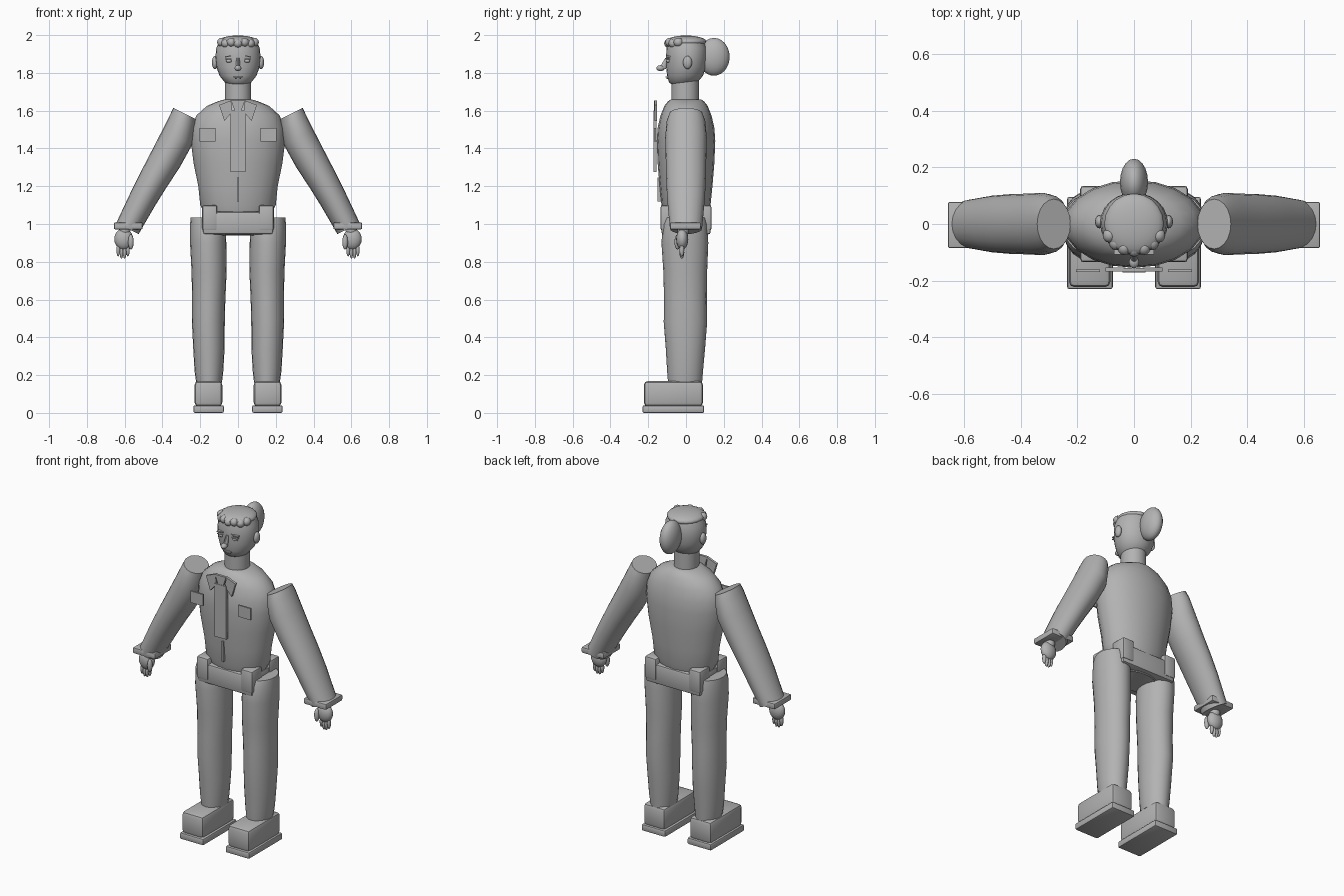
import bpy, bmesh, math
from mathutils import Matrix, Vector

cube = bpy.data.objects.get("Cube")
if cube:
    bpy.data.objects.remove(cube, do_unlink=True)

grey = bpy.data.materials.new("plain_grey")
grey.use_nodes = True
COLOR = (0.45, 0.45, 0.45, 1)
grey.diffuse_color = COLOR
grey.node_tree.nodes["Principled BSDF"].inputs["Base Color"].default_value = COLOR


def finish(name, bm, angle=40):
    bmesh.ops.recalc_face_normals(bm, faces=bm.faces)
    mesh = bpy.data.meshes.new(name)
    bm.to_mesh(mesh)
    bm.free()
    mesh.materials.append(grey)
    ob = bpy.data.objects.new(name, mesh)
    bpy.context.collection.objects.link(ob)
    bpy.ops.object.select_all(action='DESELECT')
    ob.select_set(True)
    bpy.context.view_layer.objects.active = ob
    bpy.ops.object.shade_smooth_by_angle(angle=math.radians(angle))
    return ob


def loft(name, rings, sides=20, matrix=Matrix()):
    """Rings are (z, centre x, centre y, radius x, radius y)."""
    bm = bmesh.new()
    loops = []
    for z, cx, cy, rx, ry in rings:
        loops.append([bm.verts.new(matrix @ Vector((
            cx + rx * math.cos(math.tau * i / sides),
            cy + ry * math.sin(math.tau * i / sides), z))) for i in range(sides)])
    for a, b in zip(loops, loops[1:]):
        for i in range(sides):
            j = (i + 1) % sides
            bm.faces.new((a[i], a[j], b[j], b[i]))
    bm.faces.new(loops[0])
    bm.faces.new(loops[-1])
    return finish(name, bm)


def ball(name, centre, radii, seg=16):
    bm = bmesh.new()
    m = Matrix.Translation(centre) @ Matrix.Diagonal((*radii, 1))
    bmesh.ops.create_uvsphere(bm, u_segments=seg, v_segments=seg * 2 // 3, radius=1, matrix=m)
    return finish(name, bm, 60)


def box(name, lo, hi, bevel=0.0, segments=2):
    lo, hi = Vector(lo), Vector(hi)
    bm = bmesh.new()
    m = Matrix.Translation((lo + hi) / 2) @ Matrix.Diagonal((*(hi - lo), 1))
    bmesh.ops.create_cube(bm, size=1, matrix=m)
    if bevel:
        bmesh.ops.bevel(bm, geom=bm.edges[:], offset=bevel, segments=segments,
                        profile=0.5, affect='EDGES')
    return finish(name, bm)


def sided_box(name, s, lo, hi, bevel=0.0):
    xs = sorted((s * lo[0], s * hi[0]))
    return box(name, (xs[0], *lo[1:]), (xs[1], *hi[1:]), bevel)


def plate(name, outline, y_front, y_back):
    bm = bmesh.new()
    face = bm.faces.new([bm.verts.new((x, y_front, z)) for x, z in outline])
    out = bmesh.ops.extrude_face_region(bm, geom=[face])
    bmesh.ops.translate(bm, vec=(0, y_back - y_front, 0),
                        verts=[v for v in out["geom"] if isinstance(v, bmesh.types.BMVert)])
    return finish(name, bm)


# Torso and neck
loft("torso", [(1.06, 0, 0, .18, .12), (1.10, 0, 0, .2, .13), (1.2, 0, 0, .21, .14),
               (1.32, 0, 0, .235, .15), (1.44, 0, 0, .25, .155), (1.51, 0, 0, .245, .15),
               (1.575, 0, 0, .22, .135), (1.625, 0, 0, .165, .115), (1.65, 0, 0, .105, .095),
               (1.66, 0, 0, .07, .08)])
loft("neck", [(1.64, 0, -.005, .07, .073), (1.78, 0, -.005, .07, .073)])

# Shirt front
box("shirt_placket", (-.04, -.172, 1.275), (.04, -.155, 1.6))
box("lower_zip", (-.005, -.152, 1.12), (.005, -.13, 1.245))
plate("collar_knot", [(-.037, 1.655), (.037, 1.655), (.018, 1.6), (-.018, 1.6)], -.17, -.155)

# Hips and belt with raised corner pouches
loft("hips", [(.94, 0, 0, .14, .1), (.97, 0, 0, .18, .12), (1.07, 0, 0, .18, .12)])
box("belt", (-.185, -.13, .945), (.185, .13, 1.065), .012)
for s in (-1, 1):
    for y, place in ((-.085, "front"), (.085, "back")):
        sided_box(place + "_belt_pouch", s, (.11, y - .05, .965), (.19, y + .05, 1.1), .012)

# Head
loft("head", [(1.735, 0, -.02, .045, .05), (1.75, 0, -.015, .07, .075), (1.785, 0, -.005, .098, .095),
              (1.83, 0, 0, .114, .105), (1.88, 0, .003, .12, .108), (1.93, 0, .003, .115, .107),
              (1.965, 0, .003, .1, .095), (1.985, 0, .003, .06, .06)], 24)
ball("hair_cap", (0, 0, 1.965), (.106, .108, .033), 20)
ball("hair_bun", (0, .148, 1.885), (.05, .083, .1), 20)
for i in range(7):
    a = math.radians(-60 + 20 * i)
    ball("fringe_curl", (.1 * math.sin(a), .01 - .1 * math.cos(a), 1.962 - .006 * (i % 2)),
         (.024, .026, .024), 12)
loft("nose_bridge", [(1.82, 0, -.125, .013, .02), (1.88, 0, -.1, .008, .01)], 10)
ball("nose_tip", (0, -.135, 1.825), (.018, .022, .016), 12)
box("upper_lip", (-.024, -.108, 1.775), (.024, -.07, 1.782), .002, 1)
box("lower_lip", (-.017, -.104, 1.767), (.017, -.07, 1.774), .002, 1)

for s in (-1, 1):
    # Face details
    ball("ear", (s * .122, .008, 1.855), (.016, .024, .035), 12)
    ball("eye", (s * .048, -.094, 1.863), (.017, .012, .009), 12)
    sided_box("eyelid", s, (.03, -.108, 1.872), (.068, -.085, 1.876))
    plate("eyebrow", [(s * .026, 1.886), (s * .07, 1.882), (s * .07, 1.889), (s * .026, 1.893)],
          -.107, -.08)

    # Collar flap and chest pocket
    plate("collar_flap", [(s * .037, 1.655), (s * .1, 1.63), (s * .072, 1.545), (s * .03, 1.595)],
          -.168, -.153)
    sided_box("chest_pocket", s, (.12, -.17, 1.437), (.205, -.16, 1.508))

    # Arm, tapered and leaning outward
    lean = Matrix.Translation((s * .283, 0, 1.585)) @ Matrix.Rotation(-s * math.radians(26.4), 4, 'Y')
    loft("arm", [(0, 0, 0, .066, .088), (-.04, -s * .008, 0, .074, .102),
                 (-.13, -s * .022, 0, .088, .11), (-.27, -s * .018, 0, .086, .107),
                 (-.38, -s * .01, 0, .08, .105), (-.5, -s * .004, 0, .074, .1),
                 (-.68, 0, 0, .066, .085)], 20, lean)

    # Cuff and hand
    sided_box("cuff", s, (.505, -.085, .972), (.657, .078, 1.008), .007)
    ball("palm", (s * .605, -.02, .92), (.05, .032, .056))
    ball("wrist", (s * .6, -.015, .965), (.03, .03, .035))
    ball("thumb", (s * .567, -.045, .905), (.015, .016, .04), 12)
    for i in range(4):
        drop = .012 if i in (1, 2) else 0
        ball("finger", (s * (.583 + .017 * i), -.022, .862 - drop), (.01, .013, .034), 10)

    # Leg
    loft("leg", [(.16, s * .153, -.005, .068, .09), (.22, s * .154, -.005, .076, .095),
                 (.34, s * .154, -.003, .083, .104), (.48, s * .157, -.003, .087, .115),
                 (.6, s * .155, -.003, .088, .113), (.75, s * .153, -.004, .093, .116),
                 (.9, s * .158, -.006, .096, .124), (1.0, s * .16, -.004, .094, .118),
                 (1.035, s * .16, 0, .09, .105)])

    # Shoe
    sided_box("shoe_sole", s, (.075, -.23, 0), (.236, .096, .04), .008)
    sided_box("shoe_upper", s, (.083, -.223, .035), (.23, .09, .168), .02)
